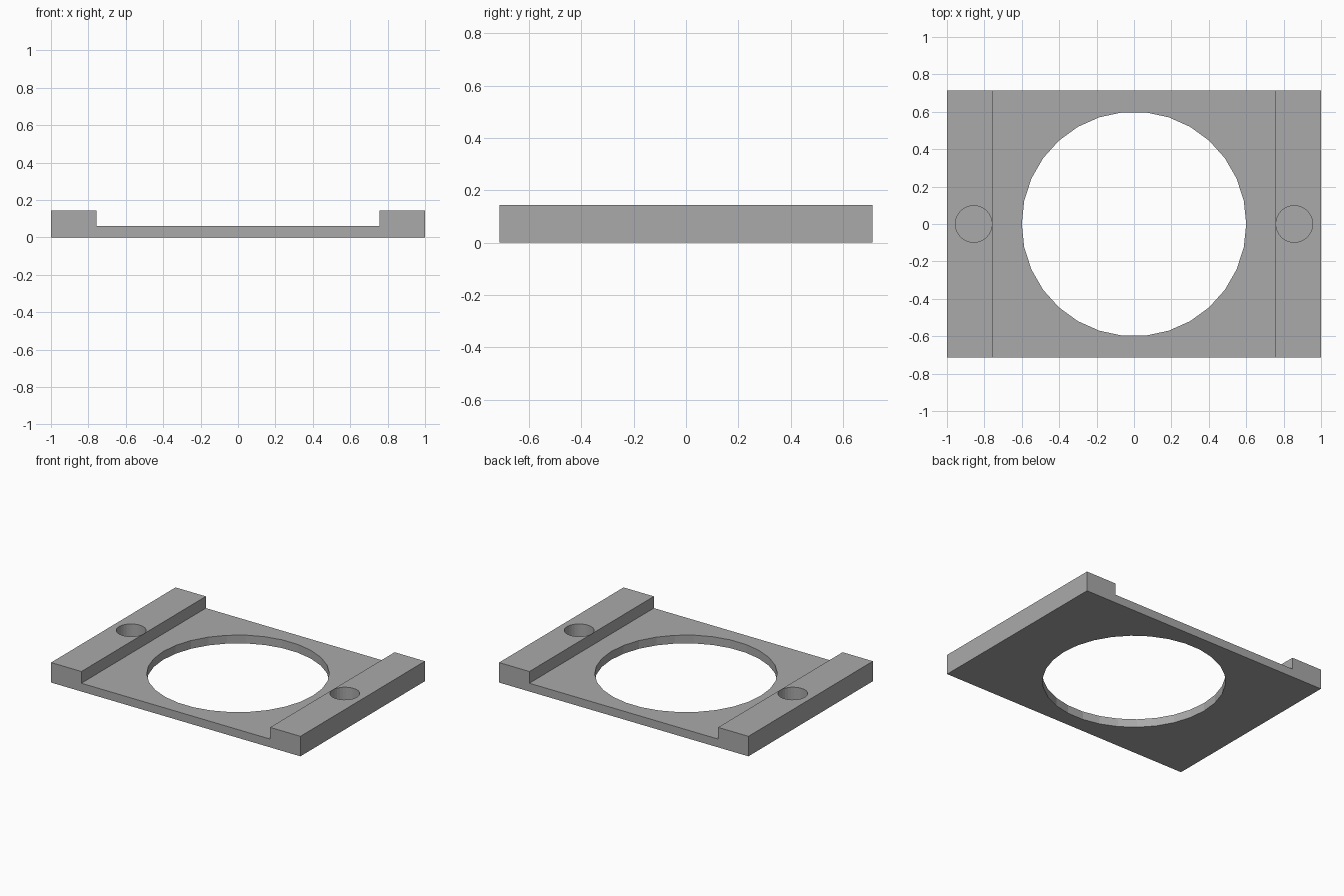
import bpy
import bmesh

cube = bpy.data.objects.get("Cube")
if cube:
    bpy.data.objects.remove(cube, do_unlink=True)

HALF_X, HALF_Y = 1.0, 0.713
RAIL_X = 0.757
PLATE_Z, RAIL_Z = 0.06, 0.145

grey = bpy.data.materials.new("plain grey")
grey.use_nodes = True
colour = (0.4, 0.4, 0.4, 1)
grey.diffuse_color = colour
grey.node_tree.nodes["Principled BSDF"].inputs["Base Color"].default_value = colour


def cut_round(target, name, x, radius, bottom, top):
    """Cut a vertical round hole through the target between two heights."""
    bpy.ops.mesh.primitive_cylinder_add(
        vertices=30, radius=radius, depth=top - bottom,
        location=(x, 0, (top + bottom) / 2), rotation=(0, 0, 0))
    cutter = bpy.context.object
    cutter.name = name
    # Put a corner of the polygon on the x axis
    cutter.rotation_euler.z = 1.5707963
    cutter.hide_render = True
    mod = target.modifiers.new(name, 'BOOLEAN')
    mod.operation = 'DIFFERENCE'
    mod.solver = 'EXACT'
    mod.object = cutter
    bpy.context.view_layer.objects.active = target
    bpy.ops.object.modifier_apply(modifier=name)
    bpy.data.objects.remove(cutter, do_unlink=True)


# Bracket body: stepped front profile extruded from front to back
half = [(HALF_X, 0), (HALF_X, RAIL_Z), (RAIL_X, RAIL_Z), (RAIL_X, PLATE_Z)]
profile = half + [(-x, z) for x, z in reversed(half)]
bm = bmesh.new()
face = bm.faces.new([bm.verts.new((x, -HALF_Y, z)) for x, z in profile])
result = bmesh.ops.extrude_face_region(bm, geom=[face])
back = [v for v in result["geom"] if isinstance(v, bmesh.types.BMVert)]
bmesh.ops.translate(bm, verts=back, vec=(0, 2 * HALF_Y, 0))
bmesh.ops.recalc_face_normals(bm, faces=bm.faces)
mesh = bpy.data.meshes.new("mounting_plate")
bm.to_mesh(mesh)
bm.free()
mesh.materials.append(grey)
plate = bpy.data.objects.new("mounting_plate", mesh)
bpy.context.collection.objects.link(plate)

# Large central opening, all the way through
cut_round(plate, "central_opening", 0, 0.6, -0.1, 0.3)

# Blind round socket in the top of each rail
for side, name in ((1, "left_socket"), (-1, "right_socket")):
    cut_round(plate, name, side * 0.857, 0.098, 0.03, 0.3)
